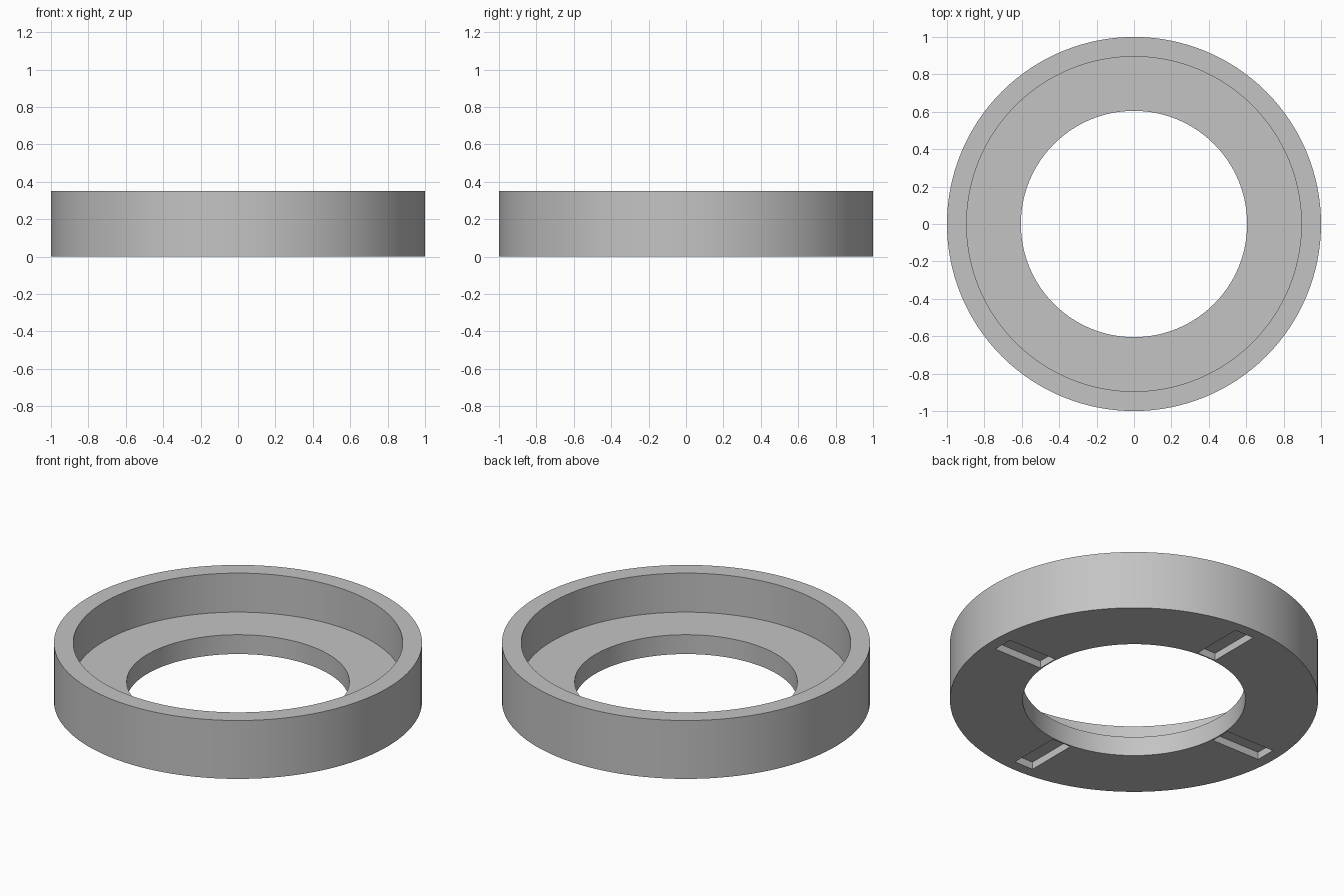
import bpy
import bmesh
from math import pi, radians
from mathutils import Matrix

OUTER, RECESS, BORE = 1.0, 0.895, 0.605
HEIGHT, FLOOR = 0.35, 0.116
SLOT_IN, SLOT_OUT, SLOT_WIDTH, SLOT_DEPTH = 0.612, 0.932, 0.124, 0.044
SEGMENTS = 128

cube = bpy.data.objects.get("Cube")
if cube:
    bpy.data.objects.remove(cube, do_unlink=True)

grey = bpy.data.materials.new("light_grey")
grey.use_nodes = True
grey.diffuse_color = (0.55, 0.55, 0.55, 1)
grey.node_tree.nodes["Principled BSDF"].inputs["Base Color"].default_value = grey.diffuse_color


def make_object(name, bm):
    bmesh.ops.recalc_face_normals(bm, faces=bm.faces)
    mesh = bpy.data.meshes.new(name)
    bm.to_mesh(mesh)
    bm.free()
    mesh.materials.append(grey)
    obj = bpy.data.objects.new(name, mesh)
    bpy.context.collection.objects.link(obj)
    return obj


# Stepped ring: revolve the cross-section around z
profile = [(BORE, 0), (OUTER, 0), (OUTER, HEIGHT),
           (RECESS, HEIGHT), (RECESS, FLOOR), (BORE, FLOOR)]
bm = bmesh.new()
verts = [bm.verts.new((r, 0, z)) for r, z in profile]
edges = [bm.edges.new((a, b)) for a, b in zip(verts, verts[1:] + verts[:1])]
bmesh.ops.spin(bm, geom=verts + edges, cent=(0, 0, 0), axis=(0, 0, 1),
               angle=2 * pi, steps=SEGMENTS, use_merge=True)
bmesh.ops.remove_doubles(bm, verts=bm.verts, dist=1e-5)
ring = make_object("stepped_ring", bm)

# Four radial slots in the underside, a quarter turn apart
bm = bmesh.new()
for i in range(4):
    place = (Matrix.Rotation(i * pi / 2, 4, "Z")
             @ Matrix.Translation(((SLOT_IN + SLOT_OUT) / 2, 0, 0))
             @ Matrix.Diagonal((SLOT_OUT - SLOT_IN, SLOT_WIDTH, 2 * SLOT_DEPTH, 1)))
    bmesh.ops.create_cube(bm, size=1, matrix=place)
cutter = make_object("slot_cutter", bm)
cutter.hide_render = True

cut = ring.modifiers.new("underside_slots", "BOOLEAN")
cut.operation = "DIFFERENCE"
cut.solver = "EXACT"
cut.object = cutter

bpy.ops.object.select_all(action="DESELECT")
ring.select_set(True)
bpy.context.view_layer.objects.active = ring
bpy.ops.object.modifier_apply(modifier=cut.name)
bpy.data.objects.remove(cutter, do_unlink=True)

# Smooth round walls with crisp rims
bpy.ops.object.shade_smooth_by_angle(angle=radians(30))
